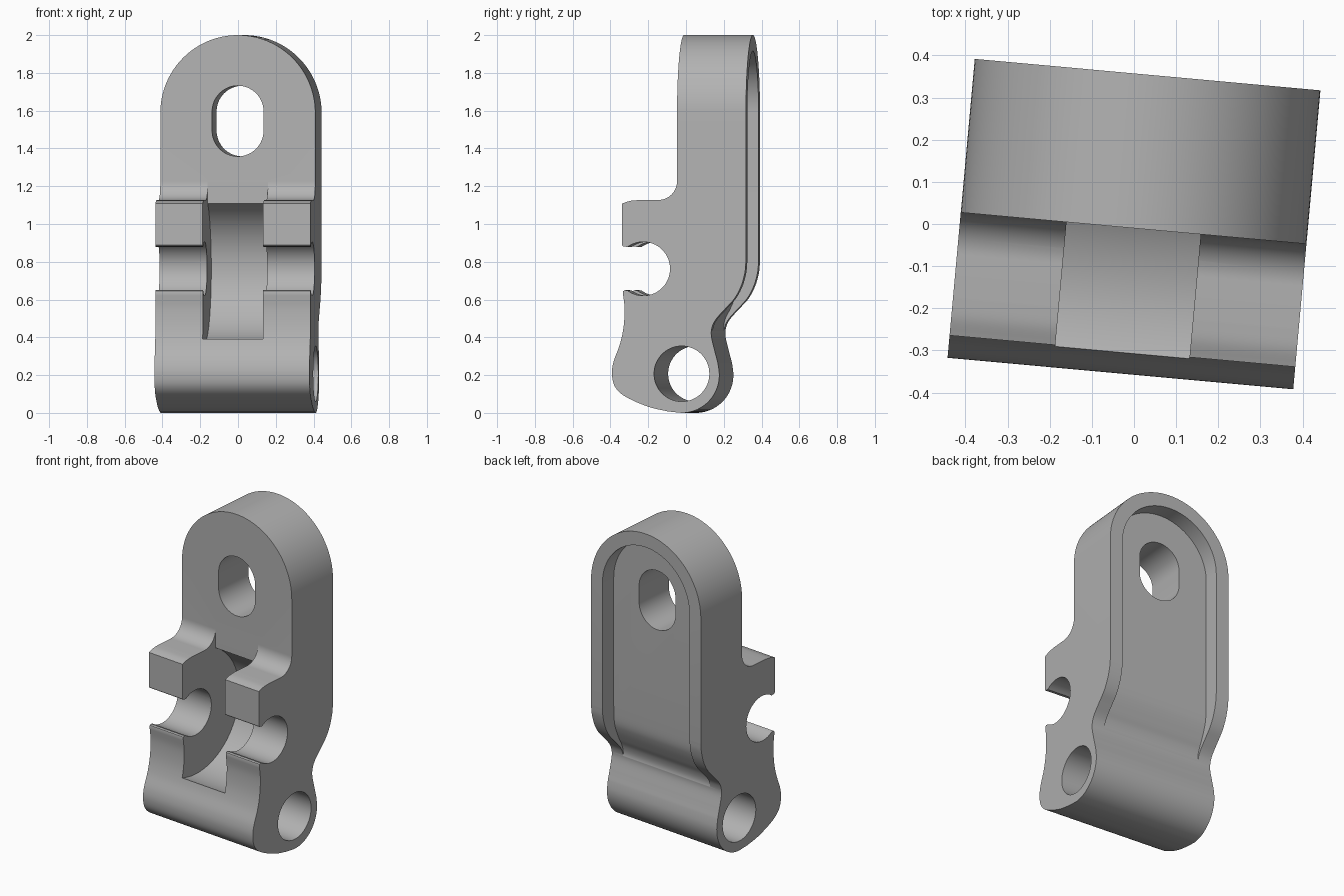
import bpy, bmesh
from math import sin, cos, radians
from mathutils import Vector

if "Cube" in bpy.data.objects:
    bpy.data.objects.remove(bpy.data.objects["Cube"])

steel = bpy.data.materials.new("plain grey")
steel.use_nodes = True
GREY = (0.45, 0.45, 0.45, 1)
steel.diffuse_color = GREY
steel.node_tree.nodes["Principled BSDF"].inputs["Base Color"].default_value = GREY


def arc(cx, cz, r, start, end, n=32):
    angles = [radians(start + (end - start) * i / n) for i in range(n + 1)]
    return [(cx + r * cos(a), cz + r * sin(a)) for a in angles]


def spline(points, n=6):
    """Smooth curve through all the points."""
    p = [Vector(q) for q in points]
    p = [2 * p[0] - p[1]] + p + [2 * p[-1] - p[-2]]
    out = []
    for a, b, c, d in zip(p, p[1:], p[2:], p[3:]):
        for i in range(n):
            t = i / n
            out.append(tuple(0.5 * (2 * b + (c - a) * t + (2 * a - 5 * b + 4 * c - d) * t * t
                                    + (3 * b - a - 3 * c + d) * t ** 3)))
    return out + [tuple(p[-2])]


def prism(name, outline, low, high, along="x"):
    """Extrude an outline (across, height) along x or y."""
    bm = bmesh.new()
    place = (lambda a, z: (low, a, z)) if along == "x" else (lambda a, z: (a, low, z))
    face = bm.faces.new([bm.verts.new(place(a, z)) for a, z in outline])
    new = bmesh.ops.extrude_face_region(bm, geom=[face])["geom"]
    shift = (high - low, 0, 0) if along == "x" else (0, high - low, 0)
    bmesh.ops.translate(bm, vec=shift, verts=[v for v in new if isinstance(v, bmesh.types.BMVert)])
    bmesh.ops.recalc_face_normals(bm, faces=bm.faces)
    mesh = bpy.data.meshes.new(name)
    bm.to_mesh(mesh)
    bm.free()
    mesh.materials.append(steel)
    obj = bpy.data.objects.new(name, mesh)
    bpy.context.collection.objects.link(obj)
    return obj


def combine(obj, tool, operation="DIFFERENCE"):
    """Apply a boolean and discard the tool."""
    mod = obj.modifiers.new("cut", "BOOLEAN")
    mod.operation, mod.solver, mod.object = operation, "EXACT", tool
    bpy.context.view_layer.objects.active = obj
    bpy.ops.object.modifier_apply(modifier=mod.name)
    bpy.data.objects.remove(tool)


def arch(name, r, bottom, low, high):
    outline = [(r, bottom)] + arc(0, 1.588, r, 0, 180, 64) + [(-r, bottom)]
    return prism(name, outline, low, high, "y")


# Side profile: plate front, upper jaw, clamp hollow
profile = [(-0.01, 2.1)] + arc(-0.11, 1.227, 0.1, 0, -90, 16)
profile += spline([(-0.21, 1.127), (-0.26, 1.122), (-0.303, 1.108)])
profile += [(-0.303, 0.888), (-0.296, 0.882)]
profile += arc(-0.19, 0.763, 0.1425, 126, -126, 48)
profile += [(-0.288, 0.65), (-0.296, 0.645)]
# Bulged lower front, rounded foot, neck and back
profile += spline([(-0.298, 0.635), (-0.289, 0.55), (-0.295, 0.45), (-0.315, 0.36),
                   (-0.348, 0.27), (-0.356, 0.2), (-0.338, 0.135), (-0.283, 0.085),
                   (-0.165, 0.033), (-0.06, 0.008)])
profile += arc(0.0145, 0.2, 0.2, -90, 10, 24)
profile += spline([(0.207, 0.265), (0.19, 0.33), (0.172, 0.41), (0.178, 0.46), (0.2, 0.5),
                   (0.245, 0.55), (0.295, 0.605), (0.33, 0.67), (0.35, 0.74), (0.356, 0.8)])
profile += [(0.356, 2.1)]
body = prism("bracket_body", profile, -0.6, 0.6)
combine(body, arch("arch_outline", 0.412, -0.2, -0.7, 0.7), "INTERSECT")

# Recess in the back, its floor running out at the neck
floor = spline([(0.255, 0.78), (0.25, 0.68), (0.235, 0.62), (0.205, 0.55),
                (0.18, 0.5), (0.17, 0.45), (0.18, 0.4)])
recess = prism("recess_cutter", [(0.255, 2.1)] + floor + [(0.6, 0.4), (0.6, 2.1)], -0.6, 0.6)
combine(recess, arch("recess_arch", 0.327, 0.2, -0.7, 0.7), "INTERSECT")
combine(body, recess)

# Round channel between the jaws, open above
combine(body, prism("channel_cutter", arc(-0.19, 0.763, 0.39, 0, 355, 71), -0.16, 0.16))
combine(body, prism("channel_top_cutter",
                    [(-0.5, 0.8), (-0.01, 0.8), (-0.01, 1.3), (-0.5, 1.3)], -0.16, 0.16))

# Pivot bore and upper slot
combine(body, prism("bore_cutter", arc(0.0145, 0.207, 0.147, 0, 354, 59), -0.7, 0.7))
slot = arc(0, 1.595, 0.137, 0, 180) + arc(0, 1.495, 0.137, 180, 360)
combine(body, prism("slot_cutter", slot, -0.7, 0.7, "y"))

# Slight turn and smooth shading
body.rotation_euler.z = radians(-5.2)
bpy.ops.object.select_all(action="DESELECT")
body.select_set(True)
bpy.context.view_layer.objects.active = body
bpy.ops.object.shade_smooth_by_angle(angle=radians(30))
